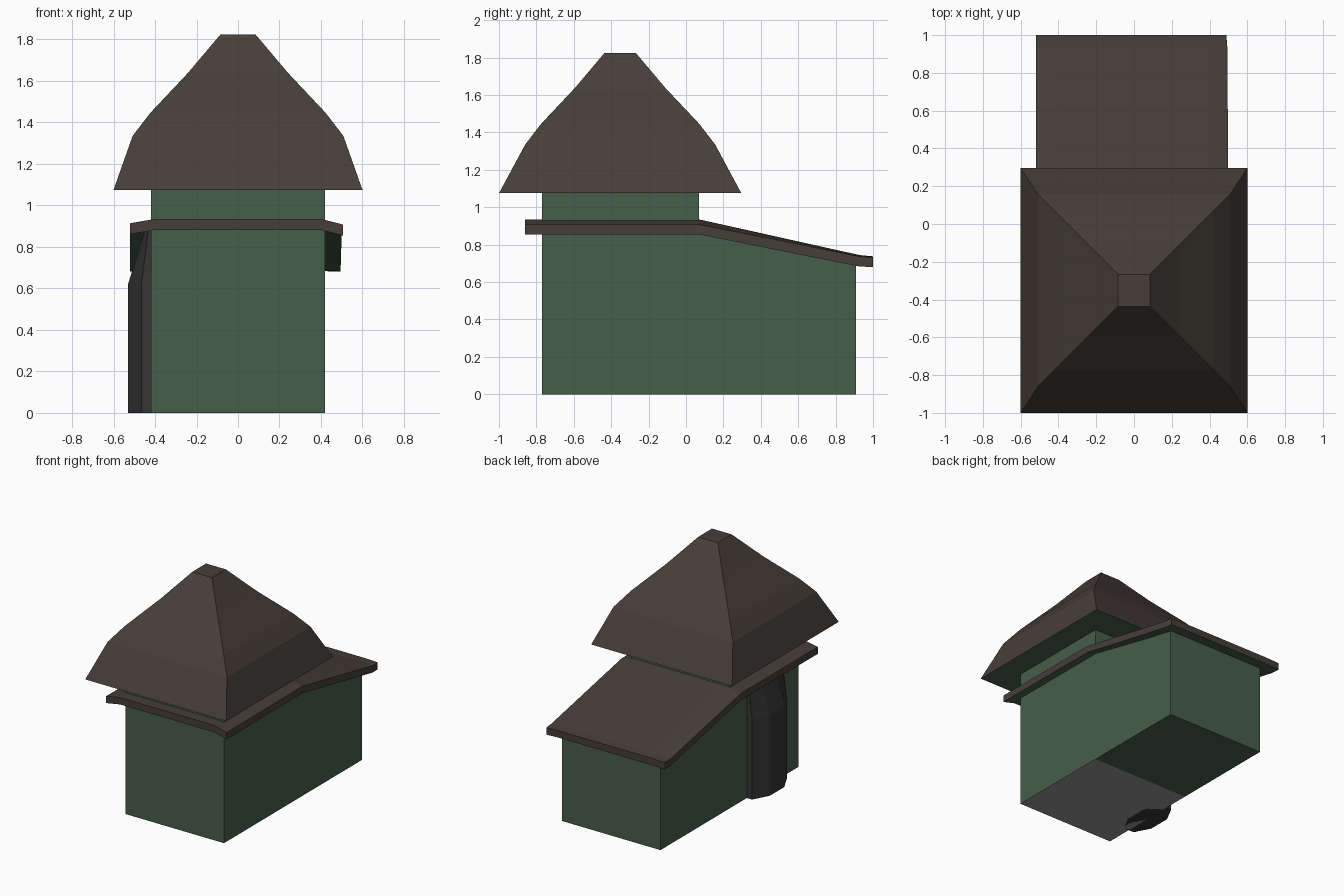
import bpy
import math

if "Cube" in bpy.data.objects:
    bpy.data.objects.remove(bpy.data.objects["Cube"])


def mat(name, r, g, b):
    m = bpy.data.materials.new(name)
    m.diffuse_color = (r, g, b, 1)
    m.use_nodes = True
    m.node_tree.nodes["Principled BSDF"].inputs["Base Color"].default_value = m.diffuse_color
    return m


GREEN = mat("green_wall", 0.062, 0.112, 0.068)
BROWN = mat("brown_roof", 0.062, 0.048, 0.040)
DARK = mat("dark_chimney", 0.035, 0.035, 0.035)
GREY = mat("grey_floor", 0.3, 0.3, 0.3)


def make(name, verts, faces, mats, slots=None):
    me = bpy.data.meshes.new(name)
    me.from_pydata(verts, [], faces)
    for m in mats:
        me.materials.append(m)
    for p in me.polygons:
        p.material_index = slots[p.index] if slots else 0
    ob = bpy.data.objects.new(name, me)
    bpy.context.collection.objects.link(ob)
    return ob


def loft(name, rings, mats, bottom=0):
    """Skin a stack of counter-clockwise rings and cap both ends; face 0 is the bottom."""
    n = len(rings[0])
    verts = [v for r in rings for v in r]
    faces = [list(range(n))[::-1], [len(verts) - n + i for i in range(n)]]
    for k in range(len(rings) - 1):
        for i in range(n):
            j = (i + 1) % n
            faces.append([k * n + i, k * n + j, (k + 1) * n + j, (k + 1) * n + i])
    return make(name, verts, faces, mats, [bottom] + [0] * (len(faces) - 1))


def rect(hx, y0, y1, z0, z1=None):
    z1 = z0 if z1 is None else z1
    return [(-hx, y0, z0), (hx, y0, z0), (hx, y1, z1), (-hx, y1, z1)]


# Tower walls, with a grey floor
loft("tower_walls", [rect(0.42, -0.77, 0.07, 0), rect(0.42, -0.77, 0.07, 1.09)],
     [GREEN, GREY], bottom=1)

# Rear extension, top following the sloping roof
loft("rear_walls", [rect(0.42, 0.07, 0.91, 0), rect(0.42, 0.07, 0.91, 0.90, 0.71)], [GREEN])

# Flared tower roof, green underneath
profile = [(0.60, 0.648, 1.075), (0.508, 0.508, 1.335), (0.422, 0.422, 1.447),
           (0.24, 0.24, 1.64), (0.084, 0.084, 1.825)]
loft("tower_roof", [rect(hx, -0.352 - hy, -0.352 + hy, z) for hx, hy, z in profile],
     [BROWN, GREEN], bottom=1)

# Thin lower roof: rows of (y, top z, edge droop), slightly sagging side edges
rows = [(-0.86, 0.938, 1), (0.07, 0.938, 1), (0.93, 0.745, 0.3), (1.0, 0.738, 0.15)]
nx, ny = 4, len(rows)
verts = []
for under in (0, 1):
    for k, (y, z, f) in enumerate(rows):
        shift = -0.016 * k / (ny - 1)
        cols = [(-0.52, 0.024), (-0.40, 0.003), (0.40, 0.003), (0.505, 0.03)]
        for x, droop in cols:
            verts.append((x + shift * (x > 0), y, z - f * droop - 0.053 * under))
N = nx * ny
faces, slots = [], []
for r in range(ny - 1):
    for c in range(nx - 1):
        a = r * nx + c
        q = [a, a + 1, a + nx + 1, a + nx]
        faces += [q, [i + N for i in reversed(q)]]
        slots += [0, 1]
rim = (list(range(nx)) + [r * nx + nx - 1 for r in range(1, ny)]
       + [N - 1 - c for c in range(1, nx)] + [r * nx for r in range(ny - 2, 0, -1)])
for a, b in zip(rim, rim[1:] + rim[:1]):
    faces.append([b, a, a + N, b + N])
    slots.append(0)
make("lower_roof", verts, faces, [BROWN, GREEN], slots)

# Squashed eight-sided chimney flue on the left wall, tapering in under the eave
def flue(z, depth):
    pts = []
    for i in range(8):
        a = math.radians(22.5 + 45 * i)
        r = 1 / math.cos(math.radians(22.5))
        pts.append((-0.42 + depth * r * math.cos(a), -0.35 + 0.21 * r * math.sin(a), z))
    return pts


loft("chimney_flue", [flue(0, 0.11), flue(0.62, 0.11), flue(0.88, 0.03)], [DARK])
